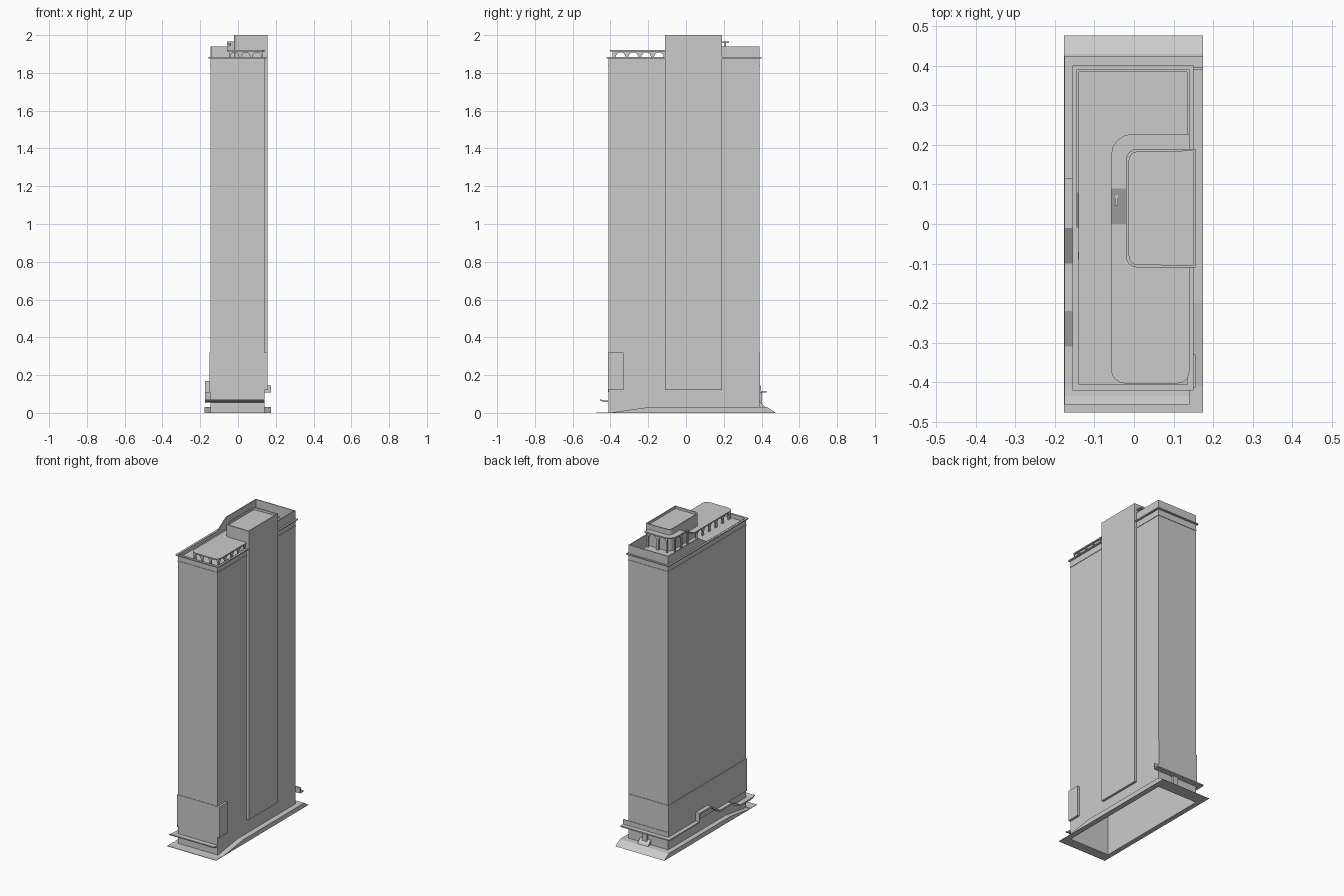
import bpy, bmesh, math

if "Cube" in bpy.data.objects:
    bpy.data.objects.remove(bpy.data.objects["Cube"])


def prism(name, pts, axis, a, b, skip=()):
    """Extrude a 2D outline along an axis; skip may hold 'start' or 'end' caps."""
    def place(p, t):
        return {'x': (t, p[0], p[1]), 'y': (p[0], t, p[1]), 'z': (p[0], p[1], t)}[axis]
    bm = bmesh.new()
    lo = [bm.verts.new(place(p, a)) for p in pts]
    hi = [bm.verts.new(place(p, b)) for p in pts]
    n = len(pts)
    for i in range(n):
        j = (i + 1) % n
        bm.faces.new((lo[i], lo[j], hi[j], hi[i]))
    if 'start' not in skip:
        bm.faces.new(lo[::-1])
    if 'end' not in skip:
        bm.faces.new(hi)
    bmesh.ops.recalc_face_normals(bm, faces=bm.faces)
    return finish(name, bm)


def finish(name, bm):
    me = bpy.data.meshes.new(name)
    bm.to_mesh(me)
    bm.free()
    ob = bpy.data.objects.new(name, me)
    bpy.context.collection.objects.link(ob)
    return ob


def rect(x0, x1, y0, y1):
    return [(x0, y0), (x1, y0), (x1, y1), (x0, y1)]


def box(name, x0, x1, y0, y1, z0, z1, skip=()):
    return prism(name, rect(x0, x1, y0, y1), 'z', z0, z1, skip)


def rounded(x0, x1, y0, y1, radii, seg=4):
    """Rectangle outline with radii for front-left, front-right, back-right, back-left."""
    corners = [(x0, y0, 1, 1), (x1, y0, -1, 1), (x1, y1, -1, -1), (x0, y1, 1, -1)]
    pts = []
    for k, ((x, y, sx, sy), r) in enumerate(zip(corners, radii)):
        if r == 0:
            pts.append((x, y))
            continue
        for i in range(seg + 1):
            t = math.pi * (1 + k / 2) + math.pi / 2 * i / seg
            pts.append((x + sx * r + r * math.cos(t), y + sy * r + r * math.sin(t)))
    return pts


def recess(ob, width, depth):
    """Sink the top face inside a thin rim."""
    bm = bmesh.new()
    bm.from_mesh(ob.data)
    top = max(bm.faces, key=lambda f: f.calc_center_median().z)
    bmesh.ops.inset_region(bm, faces=[top], thickness=width)
    inner = bmesh.ops.extrude_face_region(bm, geom=[top])['geom']
    bmesh.ops.translate(bm, vec=(0, 0, -depth),
                        verts=[v for v in inner if isinstance(v, bmesh.types.BMVert)])
    if top.is_valid:
        bmesh.ops.delete(bm, geom=[top], context='FACES')
    bm.to_mesh(ob.data)
    bm.free()


def arcade(name, axis, a, b, start, end, n, z0, z1):
    """Thin wall pierced by a row of round-headed openings."""
    pitch = (end - start) / n
    r = pitch * 0.38
    spring = z1 - r - 0.006
    pts = [(start, z1), (start, z0)]
    for i in range(n):
        c = start + pitch * (i + 0.5)
        pts.append((c - r, z0))
        pts += [(c - r * math.cos(math.pi * k / 8), spring + r * math.sin(math.pi * k / 8))
                for k in range(9)]
        pts.append((c + r, z0))
    pts += [(end, z0), (end, z1)]
    prism(name, pts, axis, a, b)


L, R, F, B = -0.145, 0.14, -0.41, 0.39      # tower walls

# Tower shaft, open at the bottom, with a sunken roof
recess(box("tower_shaft", L, R, F, B, 0, 1.885, ('start',)), 0.006, 0.025)

# Cornice bands around the top
def band(name, o, z0, z1):
    box(name + "_front", L - o, R + o, F - o, F, z0, z1)
    box(name + "_back", L - o, R + o, B, B + o, z0, z1)
    box(name + "_left", L - o, L, F, B, z0, z1)
    box(name + "_right_front", R, R + o, F, -0.11, z0, z1)
    box(name + "_right_back", R, R + o, 0.19, B, z0, z1)

band("cornice", 0.011, 1.877, 1.884)
band("lower_band", 0.003, 1.835, 1.842)

# Tall rear parapet, sloping down on the left side
prism("parapet_left", [(-0.09, 1.88), (B, 1.88), (B, 1.94), (0.08, 1.94), (-0.01, 1.885)],
      'x', L, L + 0.006)
box("parapet_back", L, R, B - 0.006, B, 1.88, 1.94)
box("parapet_right", R - 0.006, R, 0.19, B, 1.88, 1.94)

# Lift core: strip on the right wall and penthouse on the roof
box("core_strip", R - 0.002, 0.155, -0.11, 0.19, 0.12, 1.86)
recess(prism("core_penthouse", rounded(-0.02, 0.155, -0.11, 0.19, (0.028, 0, 0, 0.028)),
             'z', 1.86, 2.0), 0.008, 0.015)

# Rooftop canopy: low front, ramp, high rear
prism("roof_canopy_low", rounded(-0.058, R, -0.403, 0.0, (0.035, 0.03, 0, 0)),
      'z', 1.914, 1.922)
prism("roof_canopy_ramp", [(0, 1.914), (0.09, 1.957), (0.09, 1.965), (0, 1.922)],
      'x', -0.058, -0.015)
prism("roof_canopy_high", rounded(-0.058, R, 0.09, 0.228, (0, 0, 0, 0.055)),
      'z', 1.957, 1.965)

# Arcades carrying the canopy
arcade("arcade_right", 'x', 0.122, 0.130, -0.38, -0.11, 4, 1.86, 1.915)
arcade("arcade_left", 'x', -0.048, -0.040, -0.38, -0.11 + 0.27 / 4, 5, 1.86, 1.915)
arcade("arcade_front", 'y', -0.388, -0.380, -0.048, 0.130, 3, 1.86, 1.915)
arcade("arcade_left_high", 'x', -0.048, -0.040, 0.045, 0.18, 2, 1.86, 1.957)
arcade("arcade_back_high", 'y', 0.205, 0.213, -0.015, 0.130, 2, 1.86, 1.957)

# Podium cladding
box("podium_left", L - 0.005, L, F - 0.003, B + 0.003, 0.11, 0.32)
box("podium_front", L, 0.155, F - 0.003, F, 0.12, 0.32)
box("podium_back", L, R, B, B + 0.003, 0.11, 0.32)
box("podium_corner", R, 0.155, F, -0.33, 0.12, 0.32)

# Stepped canopy along the left side, descending to the front
steps = [(0.115, 0.17), (-0.01, 0.17), (-0.10, 0.11), (-0.22, 0.11), (-0.31, 0.066), (-0.41, 0.066)]
under = [(y, z - 0.012) for y, z in reversed(steps[1:])] + [(0.115, 0.11)]
under.insert(-1, (0.10, 0.158))
prism("left_canopy", steps + under, 'x', -0.176, L)

# Front canopy with a slightly upturned lip
prism("front_canopy", [(F, 0.056), (-0.435, 0.058), (-0.456, 0.066), (-0.456, 0.072),
                       (-0.435, 0.067), (F, 0.066)], 'x', -0.176, R)

# Rear canopy with upstand, wrapping to the left
box("rear_canopy", -0.176, 0.175, B, 0.425, 0.107, 0.115)
box("rear_upstand", -0.15, 0.175, B, B + 0.006, 0.115, 0.145)
box("rear_canopy_left", -0.176, L, 0.115, B, 0.107, 0.115)

# Rear entrance porch
box("porch_post", 0.0, 0.035, B, B + 0.012, 0.03, 0.107)
prism("porch_wedge", [(B, 0.03), (0.42, 0.03), (B, 0.06)], 'x', -0.02, 0.055)

# Pavement: rising side strips, rear slope and flat front
side = [(F, 0), (0.476, 0), (0.43, 0.03), (-0.20, 0.03)]
prism("pavement_right", side, 'x', R, 0.175)
prism("pavement_left", side, 'x', -0.177, L)
prism("pavement_back", [(B, 0), (0.476, 0), (0.43, 0.03), (B, 0.03)], 'x', L, R)
box("pavement_front", -0.177, 0.175, -0.476, F, 0, 0.003)
